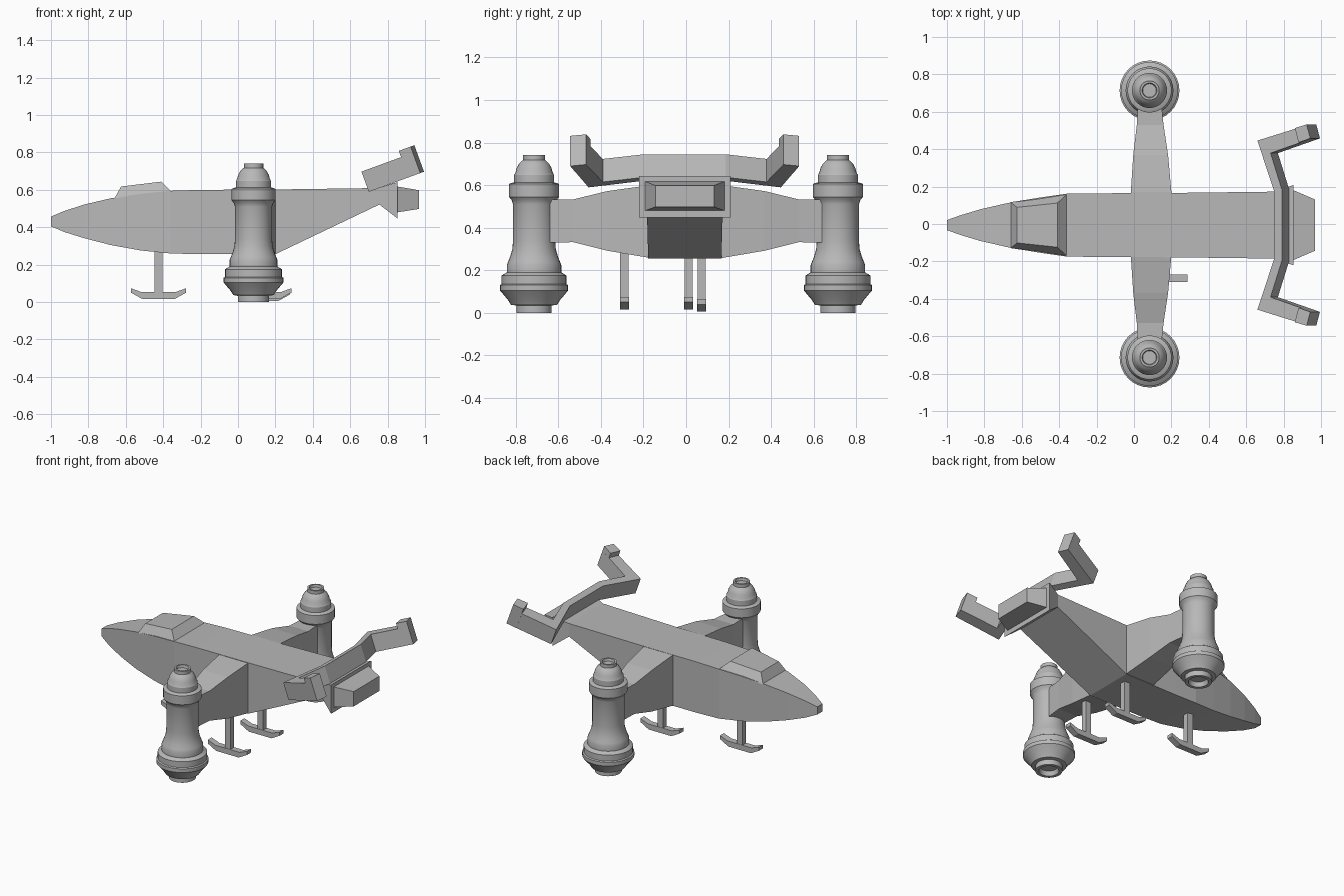
import bpy, bmesh, math
from mathutils import Vector

if "Cube" in bpy.data.objects:
    bpy.data.objects.remove(bpy.data.objects["Cube"])

GREY = bpy.data.materials.new("plain_grey")
GREY.diffuse_color = (0.48, 0.48, 0.48, 1)
GREY.use_nodes = True
GREY.node_tree.nodes["Principled BSDF"].inputs["Base Color"].default_value = GREY.diffuse_color
OFF = -0.006  # the hull sits slightly off centre


def finish(name, bm, smooth=False):
    bmesh.ops.remove_doubles(bm, verts=bm.verts, dist=1e-5)
    bmesh.ops.recalc_face_normals(bm, faces=bm.faces)
    me = bpy.data.meshes.new(name)
    bm.to_mesh(me)
    bm.free()
    me.materials.append(GREY)
    ob = bpy.data.objects.new(name, me)
    bpy.context.collection.objects.link(ob)
    if smooth:
        bpy.ops.object.select_all(action='DESELECT')
        bpy.context.view_layer.objects.active = ob
        ob.select_set(True)
        bpy.ops.object.shade_smooth_by_angle(angle=math.radians(28))
    return ob


def loft(name, rings):
    """Closed skin over a row of equal-sized point loops."""
    bm = bmesh.new()
    loops = [[bm.verts.new(p) for p in r] for r in rings]
    n = len(loops[0])
    for a, b in zip(loops, loops[1:]):
        for i in range(n):
            j = (i + 1) % n
            bm.faces.new((a[i], a[j], b[j], b[i]))
    bm.faces.new(loops[0])
    bm.faces.new(loops[-1])
    return finish(name, bm)


def rect_x(x, w, zb, zt):
    return [(x, OFF - w, zb), (x, OFF + w, zb), (x, OFF + w, zt), (x, OFF - w, zt)]


# Hull: rectangular sections from the nose to the tail
loft("hull", [rect_x(*s) for s in (
    (-1.0, .027, .405, .457), (-.93, .052, .375, .487), (-.82, .085, .341, .522),
    (-.68, .117, .305, .555), (-.52, .145, .276, .579), (-.36, .168, .260, .595),
    (-.2, .170, .256, .600), (.2, .172, .256, .602), (.757, .179, .522, .610))])

# Tail flange and exhaust
loft("tail_flange", [rect_x(.755, .179, .522, .610), rect_x(.853, .215, .447, .642)])
loft("exhaust", [rect_x(.84, .192, .478, .620), rect_x(.968, .137, .498, .598)])

# Cockpit canopy
loft("canopy", [
    [(-.66, OFF - .123, .555), (-.66, OFF + .123, .555),
     (-.355, OFF + .168, .590), (-.355, OFF - .168, .590)],
    [(-.625, OFF - .095, .618), (-.625, OFF + .095, .618),
     (-.41, OFF + .118, .644), (-.41, OFF - .118, .644)]])

# Wings and engine pods on both sides
wing = ((.10, -.017, .2, .258, .600), (.17, -.017, .2, .258, .600), (.37, -.004, .182, .292, .572),
        (.53, .015, .158, .332, .533), (.66, .022, .145, .330, .533))
pod = ((0, .03), (.052, .03), (.062, 0), (.083, 0), (.083, .035), (.108, .037), (.122, .06),
       (.160, .105), (.160, .130), (.152, .135), (.152, .175), (.142, .182), (.128, .19),
       (.128, .225), (.122, .24), (.112, .265), (.102, .30), (.099, .34), (.099, .51),
       (.106, .53), (.118, .545), (.118, .605), (.108, .610), (.094, .613), (.094, .648),
       (.087, .66), (.082, .68), (.070, .702), (.056, .715), (.052, .718), (.052, .741),
       (.040, .741), (.036, .725), (0, .725))
SIDES = 32
for side, tag in ((1, "left"), (-1, "right")):
    loft(tag + "_wing", [[(x0, side * y, zb), (x1, side * y, zb),
                          (x1, side * y, zt), (x0, side * y, zt)]
                         for y, x0, x1, zb, zt in wing])
    bm = bmesh.new()
    line = [bm.verts.new((.083 + r, side * .714, z)) for r, z in pod]
    edges = [bm.edges.new(p) for p in zip(line, line[1:])]
    bmesh.ops.spin(bm, geom=line + edges, cent=(.083, side * .714, 0), axis=(0, 0, 1),
                   angle=math.tau, steps=SIDES, use_duplicate=False)
    finish(tag + "_engine_pod", bm, smooth=True)

# Tail wing: a flat outline in a plane tilted 20 degrees, given thickness
NORMAL = Vector((-math.sin(math.radians(20)), 0, math.cos(math.radians(20))))


def on_plane(x, y, n):
    return Vector((x, OFF + y, .745 + .364 * (x - .79))) + NORMAL * n


front_edge = [(.75, 0), (.75, .178), (.66, .452), (.935, .538)]
back_edge = [(.79, 0), (.79, .192), (.73, .385), (.955, .464)]
half = list(zip(front_edge, back_edge))
whole = [((f[0], -f[1]), (b[0], -b[1])) for f, b in reversed(half[1:])] + half[1:]


def plank(name, pairs, low, high):
    loft(name, [[on_plane(*f, low), on_plane(*b, low), on_plane(*b, high), on_plane(*f, high)]
                for f, b in pairs])


plank("tail_wing", whole, -.115, 0)
for s, tag in ((1, "left"), (-1, "right")):
    plank(tag + "_tail_tip", [((.872, s * .519), (.892, s * .442)),
                              ((.935, s * .538), (.955, s * .464))], -.115, .036)

# Landing skids: upturned runner with a strut
runner = ((-.147, .058), (-.147, .034), (-.085, 0), (.085, 0), (.147, .034), (.147, .058),
          (.09, .037), (-.09, .037))
for name, x, y, z in (("front_skid", -.425, .012, .016), ("rear_skid_right", .138, -.29, .016),
                      ("rear_skid_centre", .13, .072, .006)):
    loft(name, [[(x + a, y + d, z + b) for a, b in runner] for d in (-.021, .021)])
    loft(name + "_strut", [[(x - .021, y - .019, h), (x + .021, y - .019, h),
                            (x + .021, y + .019, h), (x - .021, y + .019, h)]
                           for h in (z + .02, .30)])
